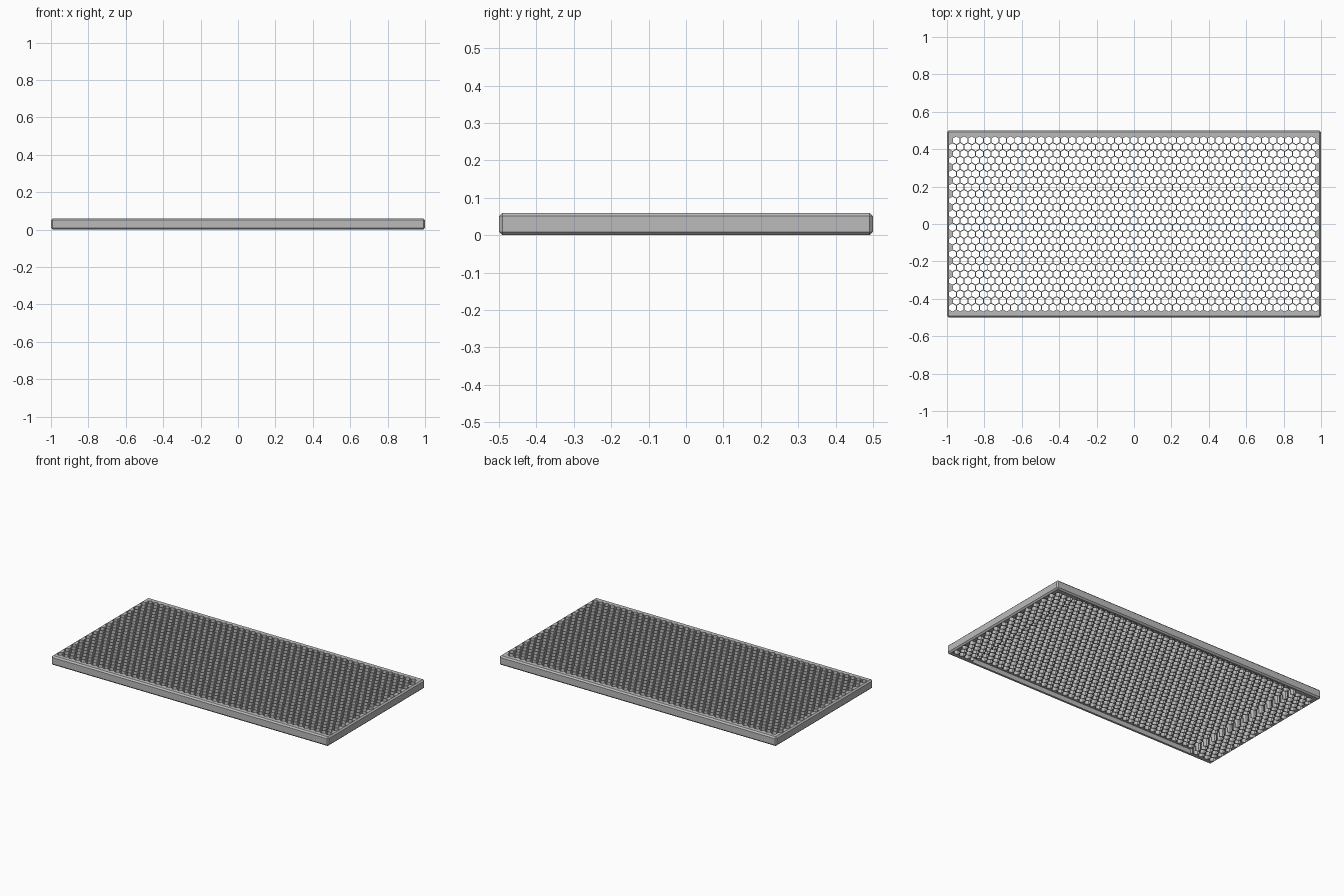
import bpy, bmesh, math
from mathutils import Matrix, Vector

old = bpy.data.objects.get("Cube")
if old:
    bpy.data.objects.remove(old, do_unlink=True)

LENGTH, DEPTH, HEIGHT, CHAMFER = 2.0, 1.0, 0.06, 0.009
PITCH = 0.0413                      # distance between hole centres
ROWS, COLS = 26, 47
HOLE_RADIUS = 0.0365 / math.sqrt(3)

grey = bpy.data.materials.new("plain grey")
grey.use_nodes = True
grey.diffuse_color = (0.5, 0.5, 0.5, 1)
grey.node_tree.nodes["Principled BSDF"].inputs["Base Color"].default_value = (0.5, 0.5, 0.5, 1)


def make_object(name, bm):
    mesh = bpy.data.meshes.new(name)
    bm.to_mesh(mesh)
    bm.free()
    obj = bpy.data.objects.new(name, mesh)
    bpy.context.collection.objects.link(obj)
    return obj


def box(name, size, centre, chamfer=0):
    bm = bmesh.new()
    bmesh.ops.create_cube(bm, size=1, matrix=Matrix.Translation(centre) @ Matrix.Diagonal((*size, 1)))
    if chamfer:
        bmesh.ops.bevel(bm, geom=bm.edges[:], offset=chamfer, segments=1, affect='EDGES')
    return make_object(name, bm)


def cut(target, cutter):
    cutter.hide_render = True
    mod = target.modifiers.new("cut", 'BOOLEAN')
    mod.operation = 'DIFFERENCE'
    mod.solver = 'MANIFOLD'
    mod.object = cutter
    bpy.context.view_layer.objects.active = target
    bpy.ops.object.modifier_apply(modifier=mod.name)
    bpy.data.objects.remove(cutter, do_unlink=True)


# Chamfered slab
panel = box("honeycomb_panel", (LENGTH, DEPTH, HEIGHT), Vector((0, 0, HEIGHT / 2)), CHAMFER)
panel.data.materials.append(grey)

# Shallow recess under the middle of the slab
cut(panel, box("recess_cutter", (1.66, 0.955, 0.06), Vector((0, 0, 0))))

# Staggered rows of hexagonal through holes, points along y
bm = bmesh.new()
for row in range(ROWS):
    count = COLS + row % 2
    y = ((ROWS - 1) / 2 - row) * PITCH * math.sqrt(3) / 2
    for col in range(count):
        x = (col - (count - 1) / 2) * PITCH
        bmesh.ops.create_cone(
            bm, cap_ends=True, segments=6, radius1=HOLE_RADIUS, radius2=HOLE_RADIUS,
            depth=HEIGHT * 2, matrix=Matrix.Translation((x, y, HEIGHT / 2)))
cut(panel, make_object("hole_cutter", bm))

# Triangulated flat faces keep the perforated caps clean
bm = bmesh.new()
bm.from_mesh(panel.data)
bmesh.ops.triangulate(bm, faces=bm.faces[:])
for face in bm.faces:
    face.smooth = False
    face.material_index = 0
bm.to_mesh(panel.data)
bm.free()
